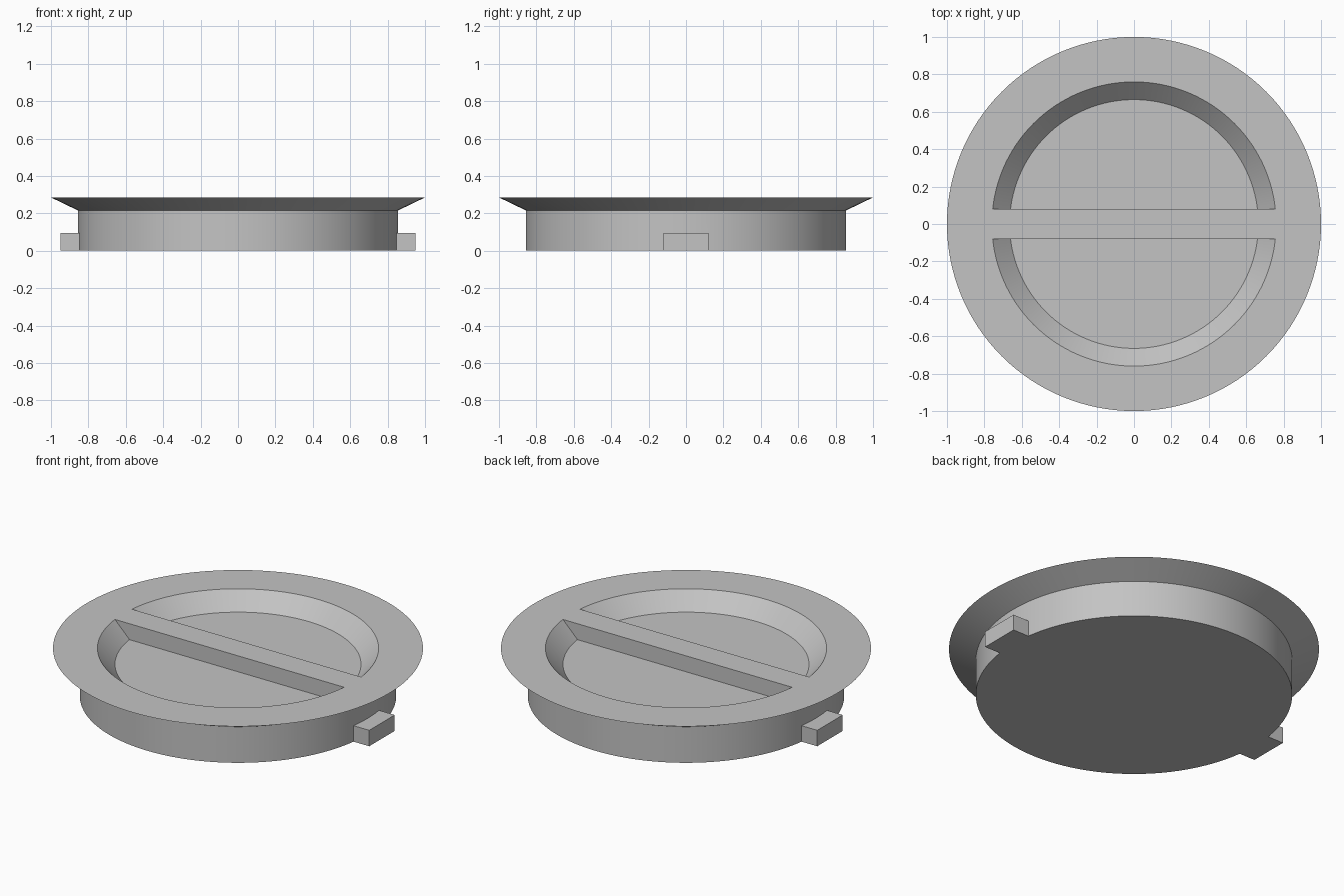
import bpy
import bmesh
import math

SEGMENTS = 128
HEIGHT = 0.285

default = bpy.data.objects.get("Cube")
if default:
    bpy.data.objects.remove(default, do_unlink=True)

grey = bpy.data.materials.new("plain grey")
grey.use_nodes = True
colour = (0.55, 0.55, 0.55, 1)
grey.diffuse_color = colour
grey.node_tree.nodes["Principled BSDF"].inputs["Base Color"].default_value = colour


def make_object(name, bm):
    bmesh.ops.recalc_face_normals(bm, faces=bm.faces)
    mesh = bpy.data.meshes.new(name)
    bm.to_mesh(mesh)
    bm.free()
    mesh.materials.append(grey)
    obj = bpy.data.objects.new(name, mesh)
    bpy.context.collection.objects.link(obj)
    return obj


def lathe(profile):
    """Closed solid of revolution from (radius, z) points, bottom to top."""
    bm = bmesh.new()
    rings = []
    for radius, z in profile:
        angles = [math.tau * i / SEGMENTS for i in range(SEGMENTS)]
        rings.append([bm.verts.new((radius * math.cos(a), radius * math.sin(a), z))
                      for a in angles])
    for low, high in zip(rings, rings[1:]):
        for i in range(SEGMENTS):
            j = (i + 1) % SEGMENTS
            bm.faces.new((low[i], low[j], high[j], high[i]))
    bm.faces.new(rings[0][::-1])
    bm.faces.new(rings[-1])
    return bm


def combine(target, tool, operation):
    tool.hide_render = True
    mod = target.modifiers.new(operation.lower(), "BOOLEAN")
    mod.operation = operation
    mod.solver = "EXACT"
    mod.object = tool
    bpy.context.view_layer.objects.active = target
    bpy.ops.object.modifier_apply(modifier=mod.name)
    bpy.data.objects.remove(tool, do_unlink=True)


# Round plug with a flared rim
cap = make_object("cap_body", lathe([(0.855, 0), (0.855, 0.215), (1, HEIGHT)]))

for side in (1, -1):
    # Half-round sloped recess on each side of the grip bar
    bm = lathe([(0.665, 0.19), (0.86, HEIGHT + 0.1)])
    cut = bmesh.ops.bisect_plane(
        bm, geom=bm.verts[:] + bm.edges[:] + bm.faces[:],
        plane_co=(0, 0.08 * side, 0), plane_no=(0, side, 0), clear_inner=True)
    edges = [e for e in cut["geom_cut"] if isinstance(e, bmesh.types.BMEdge)]
    bmesh.ops.holes_fill(bm, edges=edges, sides=0)
    combine(cap, make_object("recess_cutter", bm), "DIFFERENCE")

    # Locking tab at the foot of the wall
    bm = bmesh.new()
    bmesh.ops.create_cube(bm, size=1)
    bmesh.ops.scale(bm, vec=(0.15, 0.24, 0.095), verts=bm.verts)
    bmesh.ops.translate(bm, vec=(0.875 * side, 0, 0.0475), verts=bm.verts)
    combine(cap, make_object("locking_tab", bm), "UNION")

bpy.ops.object.select_all(action="DESELECT")
cap.select_set(True)
bpy.context.view_layer.objects.active = cap
bpy.ops.object.shade_smooth_by_angle(angle=math.radians(30))
